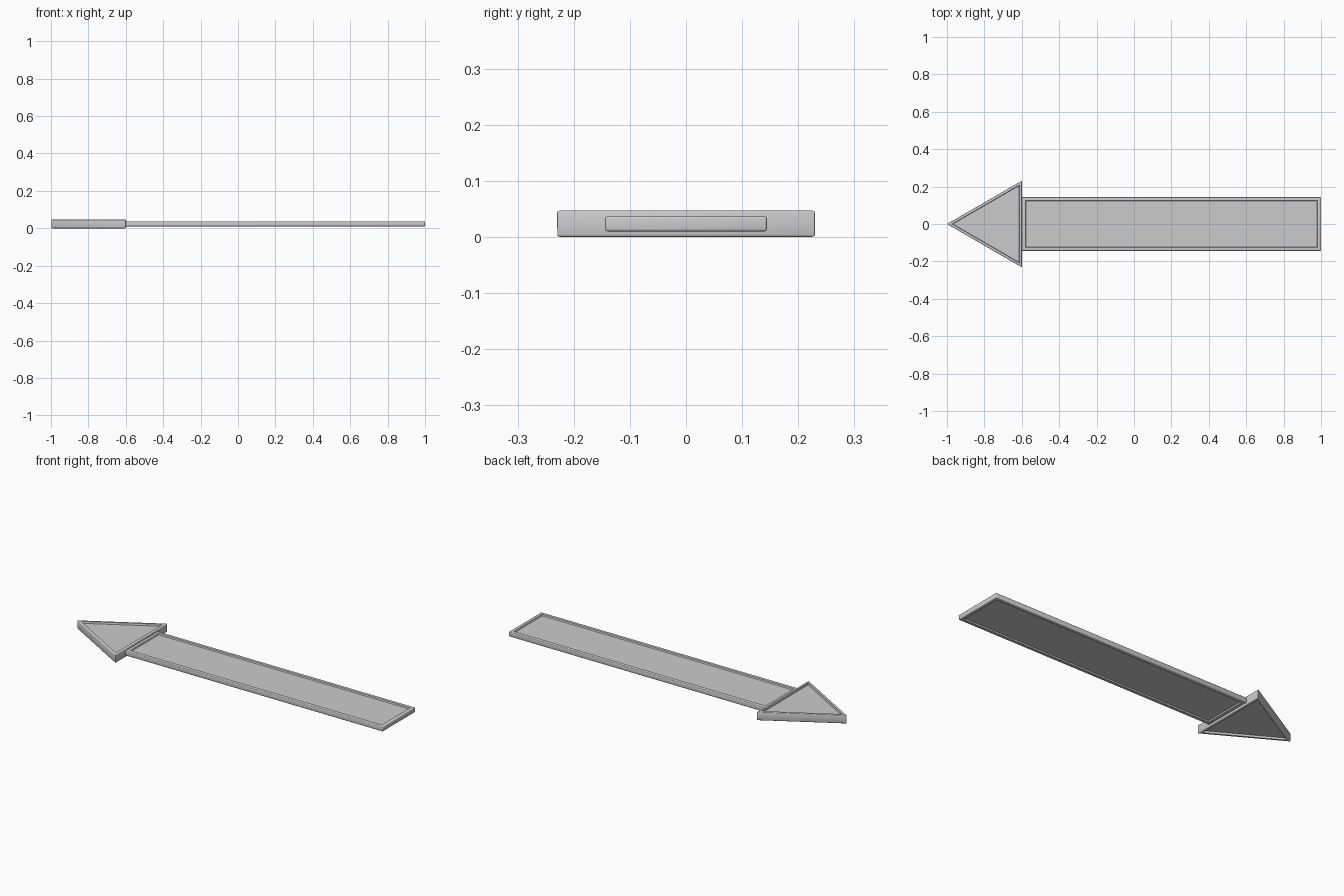
import bpy, bmesh, math

if "Cube" in bpy.data.objects:
    bpy.data.objects.remove(bpy.data.objects["Cube"])


def framed_plate(name, outline, z0, z1, rim, depth):
    """Flat prism with a raised rim around a recessed panel on both faces."""
    bm = bmesh.new()
    base = bm.faces.new([bm.verts.new((x, y, z0)) for x, y in outline])
    ext = bmesh.ops.extrude_face_region(bm, geom=[base], use_keep_orig=True)
    for v in ext["geom"]:
        if isinstance(v, bmesh.types.BMVert):
            v.co.z = z1
    bmesh.ops.recalc_face_normals(bm, faces=bm.faces[:])
    panels = [f for f in bm.faces if abs(f.normal.z) > 0.9]
    outer_edges = bm.edges[:]

    # rim, then sunken panel
    for panel in panels:
        bmesh.ops.inset_individual(bm, faces=[panel], thickness=rim)
        bmesh.ops.inset_individual(bm, faces=[panel], thickness=0.004, depth=-depth)

    # softened outer edges
    bmesh.ops.bevel(bm, geom=outer_edges, offset=0.004, segments=3,
                    profile=0.5, affect='EDGES')
    bmesh.ops.recalc_face_normals(bm, faces=bm.faces[:])
    mesh = bpy.data.meshes.new(name)
    bm.to_mesh(mesh)
    bm.free()
    obj = bpy.data.objects.new(name, mesh)
    bpy.context.collection.objects.link(obj)
    bpy.ops.object.select_all(action='DESELECT')
    obj.select_set(True)
    bpy.context.view_layer.objects.active = obj
    bpy.ops.object.shade_smooth_by_angle(angle=math.radians(35))
    return obj


# long board of the arrow
framed_plate("arrow_shaft",
             [(-0.6, -0.144), (1.0, -0.144), (1.0, 0.144), (-0.6, 0.144)],
             0.010, 0.037, 0.027, 0.007)

# thicker triangular point
framed_plate("arrow_head",
             [(-1.0, 0.0), (-0.6, -0.231), (-0.6, 0.231)],
             0.0, 0.047, 0.027, 0.010)
